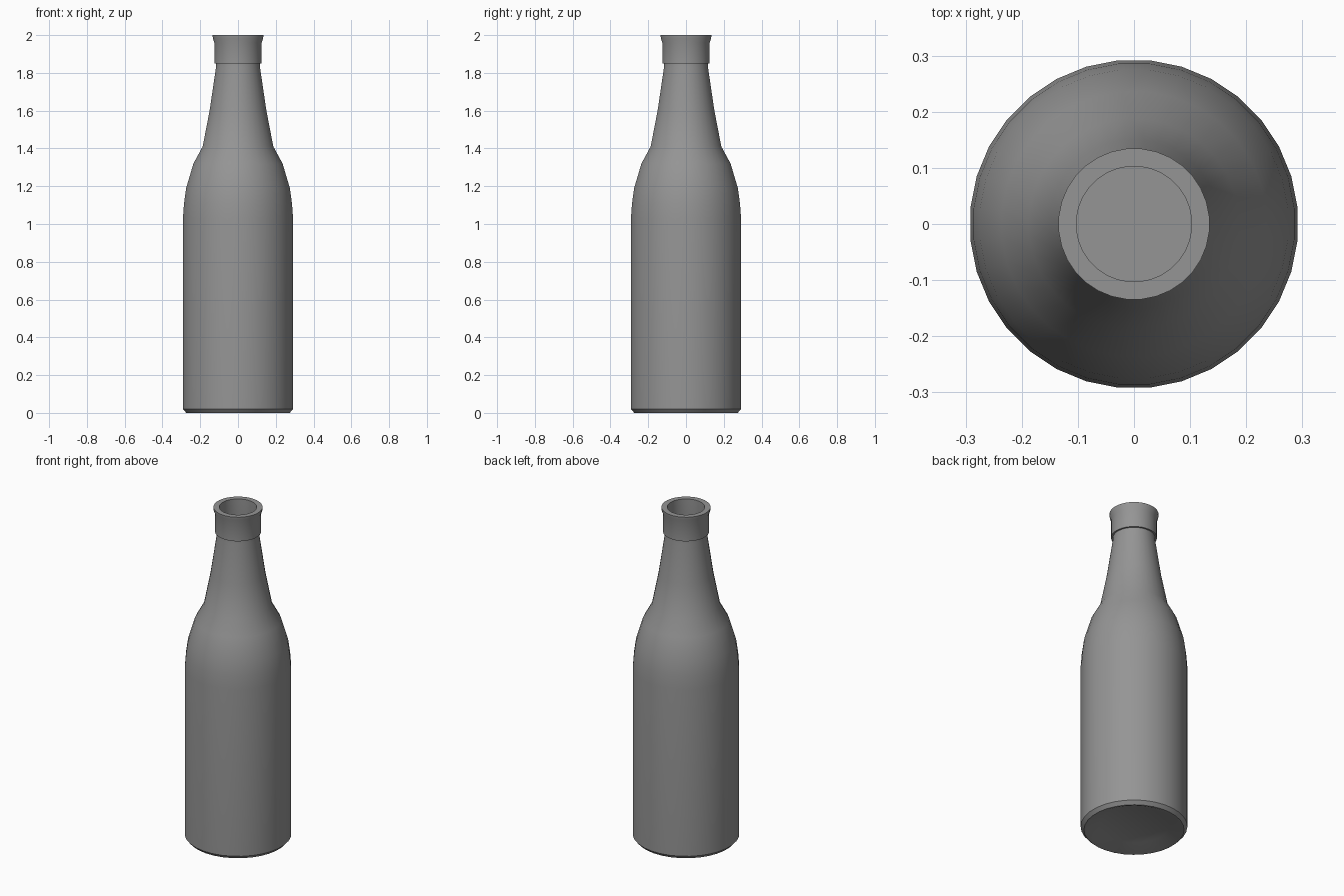
import bpy, bmesh, math
from mathutils import Matrix

SIDES = 32

cube = bpy.data.objects.get("Cube")
if cube:
    bpy.data.objects.remove(cube, do_unlink=True)


def make_material(name, rgb):
    mat = bpy.data.materials.new(name)
    mat.use_nodes = True
    color = (*rgb, 1.0)
    mat.diffuse_color = color
    mat.node_tree.nodes["Principled BSDF"].inputs["Base Color"].default_value = color
    return mat


def lathe(name, profile, mat):
    """Revolve a (radius, height) profile around z and cap both open ends."""
    bm = bmesh.new()
    verts = [bm.verts.new((r, 0, z)) for r, z in profile]
    edges = [bm.edges.new(pair) for pair in zip(verts, verts[1:])]
    bmesh.ops.spin(bm, geom=verts + edges, cent=(0, 0, 0), axis=(0, 0, 1),
                   angle=math.tau, steps=SIDES, use_duplicate=False)
    bmesh.ops.remove_doubles(bm, verts=bm.verts, dist=0.0005)
    bmesh.ops.holes_fill(bm, edges=[e for e in bm.edges if e.is_boundary], sides=0)
    # Half a step of turn puts flat facets on the four main sides
    bm.transform(Matrix.Rotation(math.pi / SIDES, 4, "Z"))
    bmesh.ops.recalc_face_normals(bm, faces=bm.faces)
    mesh = bpy.data.meshes.new(name)
    bm.to_mesh(mesh)
    bm.free()
    mesh.materials.append(mat)
    obj = bpy.data.objects.new(name, mesh)
    bpy.context.collection.objects.link(obj)
    bpy.ops.object.select_all(action="DESELECT")
    obj.select_set(True)
    bpy.context.view_layer.objects.active = obj
    bpy.ops.object.shade_smooth_by_angle(angle=math.radians(35))
    return obj


# Recessed base and foot
base = [(0.193, 0.03), (0.265, 0.0), (0.275, 0.0), (0.293, 0.02)]
# Straight body, rounded shoulder and tapering neck
body = [(0.293, 1.03), (0.287, 1.11), (0.276, 1.19), (0.237, 1.32),
        (0.188, 1.41), (0.151, 1.6), (0.117, 1.83), (0.116, 1.85)]
# Stepped collar with a flared lip
collar = [(0.126, 1.85), (0.126, 1.96), (0.134, 1.985), (0.135, 2.0)]
# Hollow inside, from the mouth down to the floor
inside = [(0.103, 2.0), (0.103, 1.83), (0.135, 1.6), (0.172, 1.41),
          (0.22, 1.31), (0.26, 1.18), (0.276, 1.03), (0.276, 0.06)]

glass = make_material("grey glass", (0.3, 0.3, 0.3))
lathe("bottle", base + body + collar + inside, glass)
